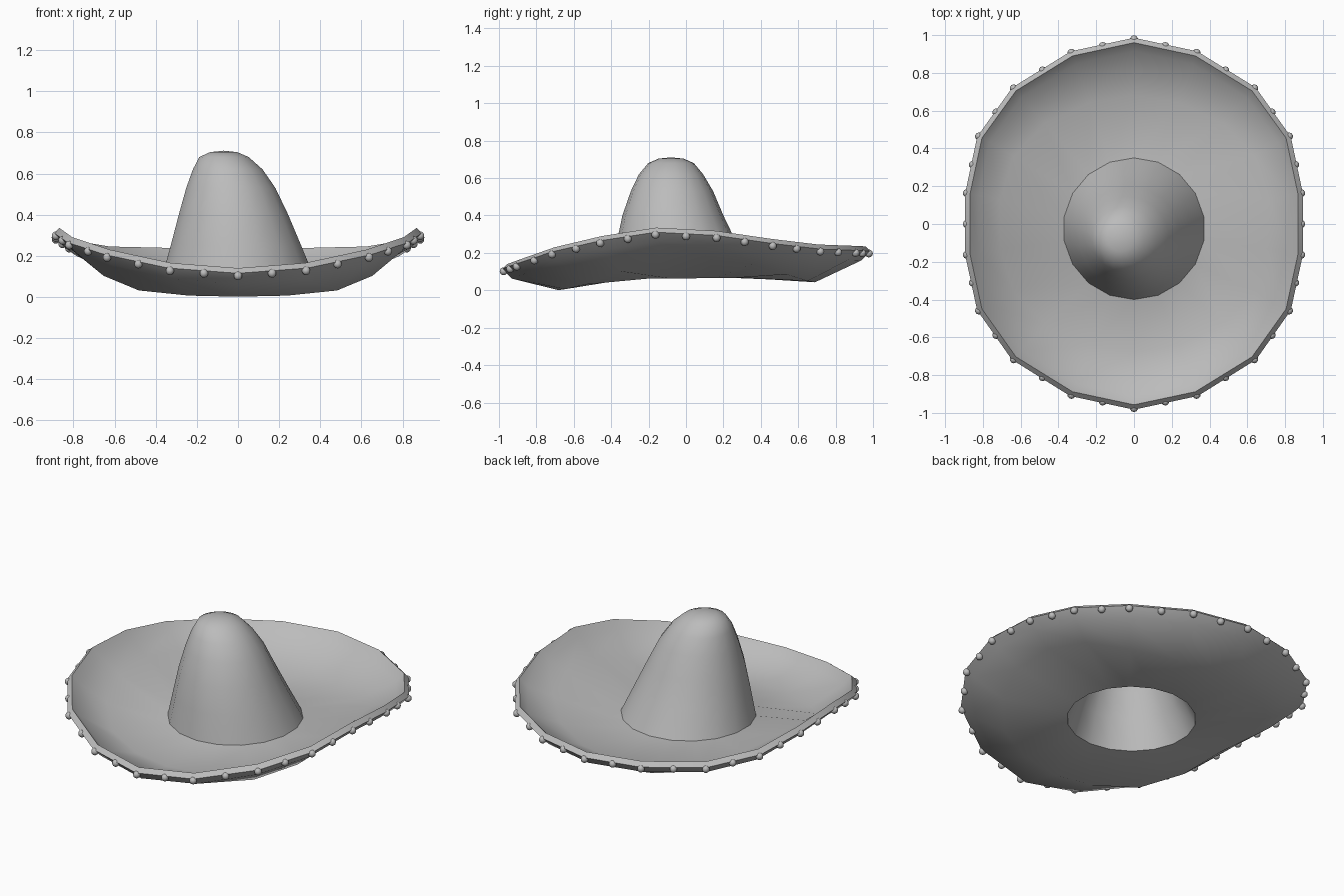
import bpy, bmesh
from math import sin, cos, pi, radians
from mathutils import Vector

if "Cube" in bpy.data.objects:
    bpy.data.objects.remove(bpy.data.objects["Cube"])

SIDES = 18
STEP = 2 * pi / SIDES
UP = Vector((0, 0, 1))

felt = bpy.data.materials.new("grey_felt")
felt.use_nodes = True
grey = (0.5, 0.5, 0.5, 1)
felt.diffuse_color = grey
felt.node_tree.nodes["Principled BSDF"].inputs["Base Color"].default_value = grey


def finish(name, bm):
    """Turn a bmesh into an object."""
    bmesh.ops.recalc_face_normals(bm, faces=bm.faces)
    mesh = bpy.data.meshes.new(name)
    bm.to_mesh(mesh)
    bm.free()
    obj = bpy.data.objects.new(name, mesh)
    bpy.context.collection.objects.link(obj)
    mesh.materials.append(felt)
    return obj


def smooth(obj, degrees):
    bpy.ops.object.select_all(action='DESELECT')
    obj.select_set(True)
    bpy.context.view_layer.objects.active = obj
    bpy.ops.object.shade_smooth_by_angle(angle=radians(degrees))


def mirrored(half):
    """Complete a right-hand half ring, listed from front to back."""
    return half + [Vector((-p.x, p.y, p.z)) for p in half[-2:0:-1]]


def outward(p):
    return Vector((p.x, p.y, 0)).normalized()


def circle(z, cx, cy, r):
    return [Vector((cx + r * sin(i * STEP), cy - r * cos(i * STEP), z)) for i in range(SIDES)]


# Curled brim: rim, steep lip and wide bend
widths = [0, .325, .625, .805, .868, .868, .805, .625, .325, 0]
depths = [-.957, -.888, -.703, -.45, -.16, .16, .455, .705, .89, .96]
rim_z = [.14, .165, .23, .29, .335, .318, .275, .245, .238, .235]
bend_z = [.037, .042, .066, .135, .2, .21, .175, .12, .085, .078]
rim = mirrored([Vector(p) for p in zip(widths, depths, rim_z)])
lip = [p - outward(p) * .045 - UP * .047 for p in rim]
bend = []
for i, z in enumerate(bend_z):
    pull = .71 + .11 * sin(i * STEP) ** 2
    bend.append(Vector((widths[i] * pull, depths[i] * pull, z)))

# Crown seam, then the leaning crown: height, centre x, centre y, radius
rings = [rim, lip, mirrored(bend)]
seam = circle(.098, 0, -.025, .375)
for p in seam:
    p.z += .02 * min(p.y, 0)
rings.append(seam)
for ring in [(.25, -.01, -.05, .322), (.40, -.022, -.07, .27), (.53, -.035, -.075, .22),
             (.62, -.05, -.08, .172), (.68, -.068, -.08, .122), (.704, -.07, -.08, .067)]:
    rings.append(circle(*ring))

bm = bmesh.new()
loops = [[bm.verts.new(p) for p in ring] for ring in rings]
for a, b in zip(loops, loops[1:]):
    for i in range(SIDES):
        j = (i + 1) % SIDES
        bm.faces.new((a[i], a[j], b[j], b[i]))
apex = bm.verts.new((-.07, -.08, .711))
for i in range(SIDES):
    bm.faces.new((loops[-1][i], loops[-1][(i + 1) % SIDES], apex))
hat = finish("hat_body", bm)
if hat.data.polygons[0].normal.z < 0:
    hat.data.flip_normals()
thick = hat.modifiers.new("thickness", 'SOLIDIFY')
thick.thickness = .036
thick.offset = -1
bpy.context.view_layer.objects.active = hat
bpy.ops.object.modifier_apply(modifier=thick.name)
smooth(hat, 44)

# Small round beads under every rim corner and edge middle
bm = bmesh.new()
for i in range(SIDES):
    for p in (rim[i], (rim[i] + rim[(i + 1) % SIDES]) / 2):
        made = bmesh.ops.create_uvsphere(bm, u_segments=10, v_segments=8, radius=.021)
        bmesh.ops.translate(bm, verts=made["verts"], vec=p + outward(p) * .018 - UP * .038)
beads = finish("rim_beads", bm)
smooth(beads, 60)
